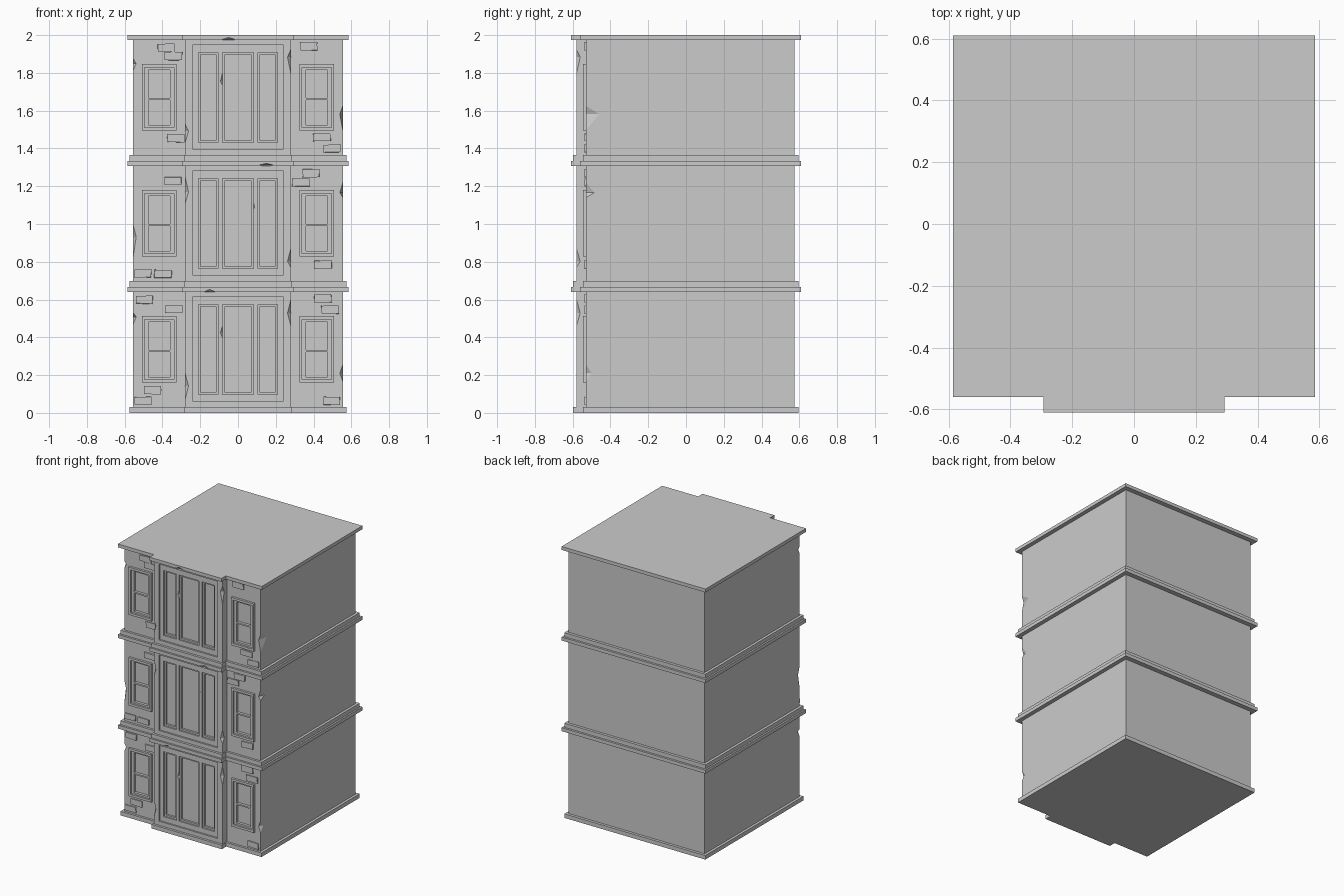
import bpy, bmesh, random
from mathutils import Vector

if "Cube" in bpy.data.objects:
    bpy.data.objects.remove(bpy.data.objects["Cube"])

random.seed(4)
FLOOR = 0.667          # storey height
SIDE_Y, BAY_Y = -0.53, -0.58


def make(name, bm):
    bmesh.ops.recalc_face_normals(bm, faces=bm.faces)
    me = bpy.data.meshes.new(name)
    bm.to_mesh(me)
    bm.free()
    ob = bpy.data.objects.new(name, me)
    bpy.context.collection.objects.link(ob)
    return ob


def plan(name, x, back, front, bay_x, bay_y, z0, z1):
    """Building outline with the projecting centre bay, extruded upward."""
    pts = [(-x, back), (-x, front), (-bay_x, front), (-bay_x, bay_y),
           (bay_x, bay_y), (bay_x, front), (x, front), (x, back)]
    bm = bmesh.new()
    f = bm.faces.new([bm.verts.new((a, b, z0)) for a, b in pts])
    r = bmesh.ops.extrude_face_region(bm, geom=[f])
    vs = [v for v in r["geom"] if isinstance(v, bmesh.types.BMVert)]
    bmesh.ops.translate(bm, verts=vs, vec=(0, 0, z1 - z0))
    return make(name, bm)


def box(name, x0, x1, y0, y1, z0, z1, jitter=0):
    bm = bmesh.new()
    bmesh.ops.create_cube(bm, size=1)
    for v in bm.verts:
        v.co = Vector((x1 if v.co.x > 0 else x0, y1 if v.co.y > 0 else y0,
                       z1 if v.co.z > 0 else z0))
        v.co.x += random.uniform(-jitter, jitter)
        v.co.z += random.uniform(-jitter, jitter)
    return make(name, bm)


def frame(name, xs, zs, y0, y1):
    """Plate with openings in every odd cell of the xs / zs grid."""
    bm = bmesh.new()
    grid = [[bm.verts.new((x, y0, z)) for z in zs] for x in xs]
    for i in range(len(xs) - 1):
        for j in range(len(zs) - 1):
            if not (i % 2 and j % 2):
                bm.faces.new((grid[i][j], grid[i + 1][j],
                              grid[i + 1][j + 1], grid[i][j + 1]))
    r = bmesh.ops.extrude_face_region(bm, geom=bm.faces[:])
    vs = [v for v in r["geom"] if isinstance(v, bmesh.types.BMVert)]
    bmesh.ops.translate(bm, verts=vs, vec=(0, y1 - y0, 0))
    bmesh.ops.dissolve_limit(bm, angle_limit=0.01, verts=bm.verts, edges=bm.edges)
    return make(name, bm)


def chip(x, y, z, rx, ry, rz):
    """Faceted spindle used to knock a chip out of an edge."""
    bm = bmesh.new()
    k = random.uniform(-0.4, 0.4) * rz
    for p in ((rx, 0, k), (-rx, 0, k), (0, ry, k), (0, -ry, k), (0, 0, rz), (0, 0, -rz)):
        bm.verts.new(Vector(p) + Vector((x, y, z)))
    bmesh.ops.convex_hull(bm, input=bm.verts)
    return make("chip_cutter", bm)


def cut(ob, cutters):
    for c in cutters:
        m = ob.modifiers.new("cut", 'BOOLEAN')
        m.operation, m.solver, m.object = 'DIFFERENCE', 'EXACT', c
        c.hide_render = True
        bpy.context.view_layer.objects.active = ob
        bpy.ops.object.modifier_apply(modifier=m.name)
        bpy.data.objects.remove(c)


# Per floor: chips (height, half height, depth along y) on left and right
# corners, then on left and right bay edges
corner_chips = [((0.50, 0.03, 0.03), (0.21, 0.045, 0.03)),
                ((0.91, 0.085, 0.02), (1.18, 0.04, 0.045)),
                ((1.845, 0.03, 0.02), (1.56, 0.065, 0.07))]
bay_chips = [((0.14, 0.07), (0.53, 0.07)), ((1.18, 0.07), (0.82, 0.05)),
             ((1.48, 0.05), (1.86, 0.065))]
mullion_chips = [(-0.08, 0.43), (0.075, 1.10), (-0.08, 1.77)]
slab_chips = [-0.15, 0.15, -0.05]
bricks = [(-.497, .60), (-.34, .552), (.45, .607), (.487, .546), (-.452, .119),
          (-.503, .064), (.495, .064), (-.344, 1.228), (.386, 1.268), (.333, 1.22),
          (-.505, .737), (-.397, .735), (.45, .785), (-.38, 1.934), (-.34, 1.888),
          (-.33, 1.454), (.373, 1.939), (.444, 1.459), (.497, 1.40)]

for n in range(3):
    z = n * FLOOR
    # ledges
    plan("lower_ledge", 0.574, 0.595, -0.546, 0.286, -0.597, z, z + 0.03)
    ledge = plan("upper_ledge", 0.586, 0.61, -0.56, 0.293, -0.61,
                 z + 0.641, z + FLOOR - (0.001 if n == 2 else 0) )
    cut(ledge, [chip(slab_chips[n], -0.61, z + 0.641, 0.035, 0.015, 0.013)])

    # storey walls with window pockets and chipped edges
    wall = plan("storey_wall", 0.555, 0.575, SIDE_Y, 0.28, BAY_Y, z + 0.03, z + 0.641)
    cutters = [box("pocket_cutter", -0.238, 0.238, -0.7, -0.543, z + 0.06, z + 0.617)]
    for s, corner, edge in zip((-1, 1), corner_chips[n], bay_chips[n]):
        a, b = sorted((s * 0.34, s * 0.495))
        cutters.append(box("pocket_cutter", a, b, -0.7, -0.512, z + 0.177, z + 0.501))
        cutters.append(chip(s * 0.555, SIDE_Y, corner[0], 0.016, corner[2], corner[1]))
        cutters.append(chip(s * 0.28, BAY_Y, edge[0], 0.018, 0.02, edge[1]))
    cut(wall, cutters)

    # centre triple window: mullion plate and inner trims
    plate = frame("bay_window_frame",
                  [-0.238, -0.208, -0.105, -0.082, 0.082, 0.105, 0.208, 0.238],
                  [z + 0.06, z + 0.097, z + 0.575, z + 0.617], -0.568, -0.54)
    mx, mz = mullion_chips[n]
    cut(plate, [chip(mx, -0.568, mz, 0.013, 0.015, 0.04)])
    for a, b in ((-0.208, -0.105), (-0.082, 0.082), (0.105, 0.208)):
        frame("bay_window_trim", [a, a + 0.012, b - 0.012, b],
              [z + 0.097, z + 0.109, z + 0.563, z + 0.575], -0.558, -0.54)

    # side sash windows
    for s in (-1, 1):
        c = s * 0.4175
        frame("side_window_surround", [c - 0.092, c - 0.0775, c + 0.0775, c + 0.092],
              [z + 0.16, z + 0.177, z + 0.495, z + 0.512], -0.546, -0.515)
        frame("side_window_sash", [c - 0.0775, c - 0.057, c + 0.057, c + 0.0775],
              [z + 0.177, z + 0.19, z + 0.322, z + 0.333, z + 0.482, z + 0.495],
              -0.532, -0.51)

# exposed bricks
for x, z in bricks:
    box("wall_brick", x - 0.045, x + 0.045, SIDE_Y - 0.008, SIDE_Y + 0.01,
        z - 0.021, z + 0.021, 0.003)
